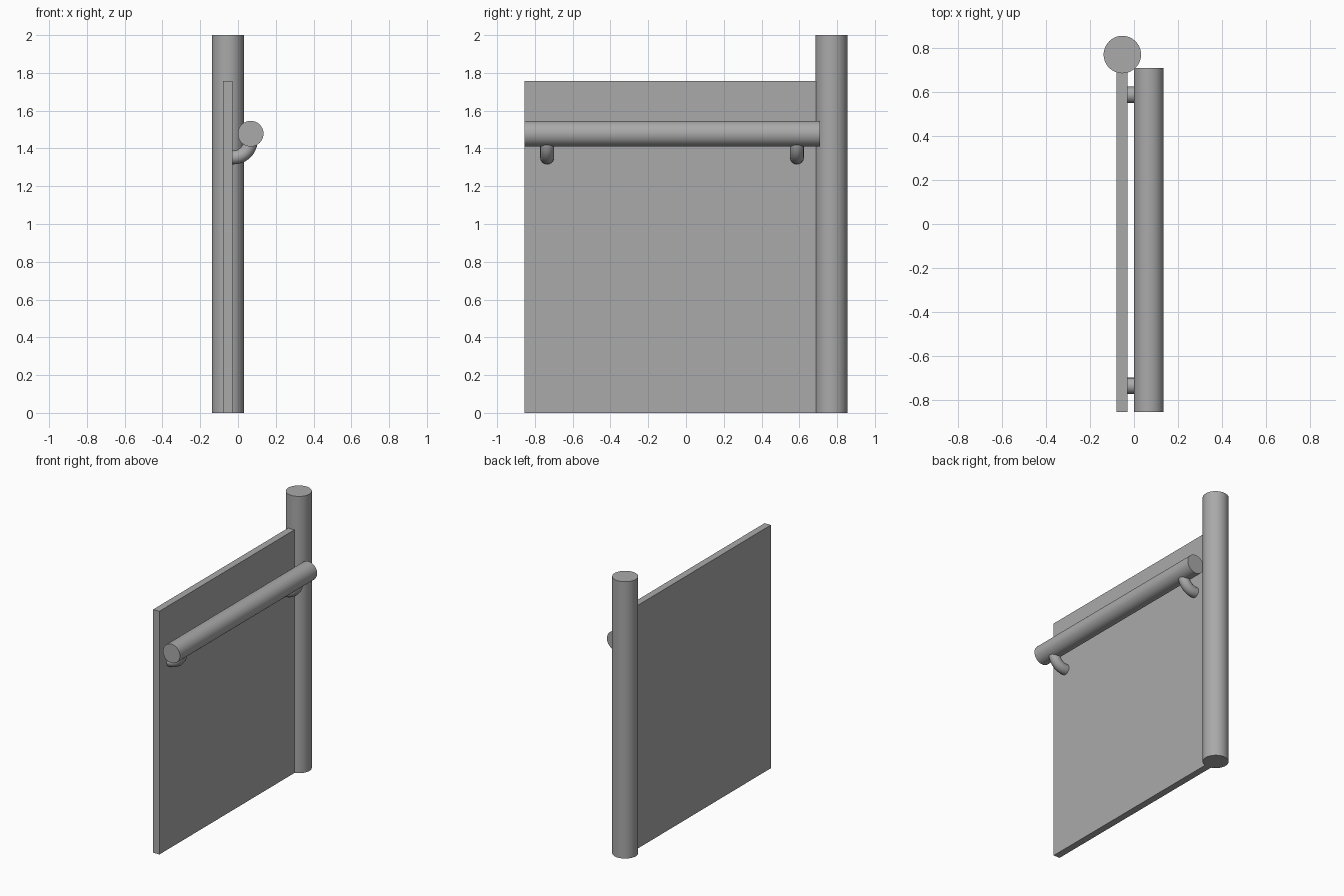
import bpy
import math

cube = bpy.data.objects.get("Cube")
if cube:
    bpy.data.objects.remove(cube, do_unlink=True)

# One grey finish for every part
grey = bpy.data.materials.new("plain_grey")
grey.use_nodes = True
colour = (0.4, 0.4, 0.4, 1)
grey.diffuse_color = colour
grey.node_tree.nodes["Principled BSDF"].inputs["Base Color"].default_value = colour


def finish(name, smooth=True):
    obj = bpy.context.object
    obj.name = name
    obj.data.name = name
    obj.data.materials.clear()
    obj.data.materials.append(grey)
    if smooth:
        bpy.ops.object.shade_smooth_by_angle(angle=math.radians(40))
    return obj


def rod(name, centre, radius, length, tilt=0):
    bpy.ops.mesh.primitive_cylinder_add(vertices=64, radius=radius, depth=length,
                                        location=centre, rotation=(tilt, 0, 0))
    bpy.ops.object.transform_apply(location=False, rotation=True, scale=True)
    return finish(name)


FRONT = -0.855
PANEL_X = -0.055
RAIL_X, RAIL_Z = 0.067, 1.478

# Upright post at the back
rod("post", (-0.053, 0.77, 1.0), 0.085, 2.0)

# Flat panel, its rear edge meeting the post
panel_end, panel_height = 0.69, 1.757
bpy.ops.mesh.primitive_cube_add(
    size=1, location=(PANEL_X, (FRONT + panel_end) / 2, panel_height / 2))
bpy.context.object.scale = (0.05, panel_end - FRONT, panel_height)
bpy.ops.object.transform_apply(location=False, rotation=False, scale=True)
finish("panel", smooth=False)

# Round handrail
rail_end = 0.71
rod("handrail", (RAIL_X, (FRONT + rail_end) / 2, RAIL_Z), 0.068,
    rail_end - FRONT, math.pi / 2)


# Curved brackets: out of the panel, then up into the rail
def bracket(name, y):
    bend, low = 0.09, 1.353
    curve = bpy.data.curves.new(name, "CURVE")
    curve.dimensions = "3D"
    curve.bevel_depth = 0.037
    curve.bevel_resolution = 6
    curve.use_fill_caps = True
    path = [(PANEL_X + 0.015, y, low)]
    for i in range(13):
        a = math.pi / 2 * i / 12
        path.append((RAIL_X - bend + bend * math.sin(a), y,
                     low + bend - bend * math.cos(a)))
    path.append((RAIL_X, y, RAIL_Z))
    spline = curve.splines.new("POLY")
    spline.points.add(len(path) - 1)
    for point, co in zip(spline.points, path):
        point.co = (*co, 1)
    obj = bpy.data.objects.new(name, curve)
    bpy.context.collection.objects.link(obj)
    bpy.ops.object.select_all(action="DESELECT")
    obj.select_set(True)
    bpy.context.view_layer.objects.active = obj
    bpy.ops.object.convert(target="MESH")
    finish(name)


bracket("front_bracket", -0.735)
bracket("rear_bracket", 0.587)
